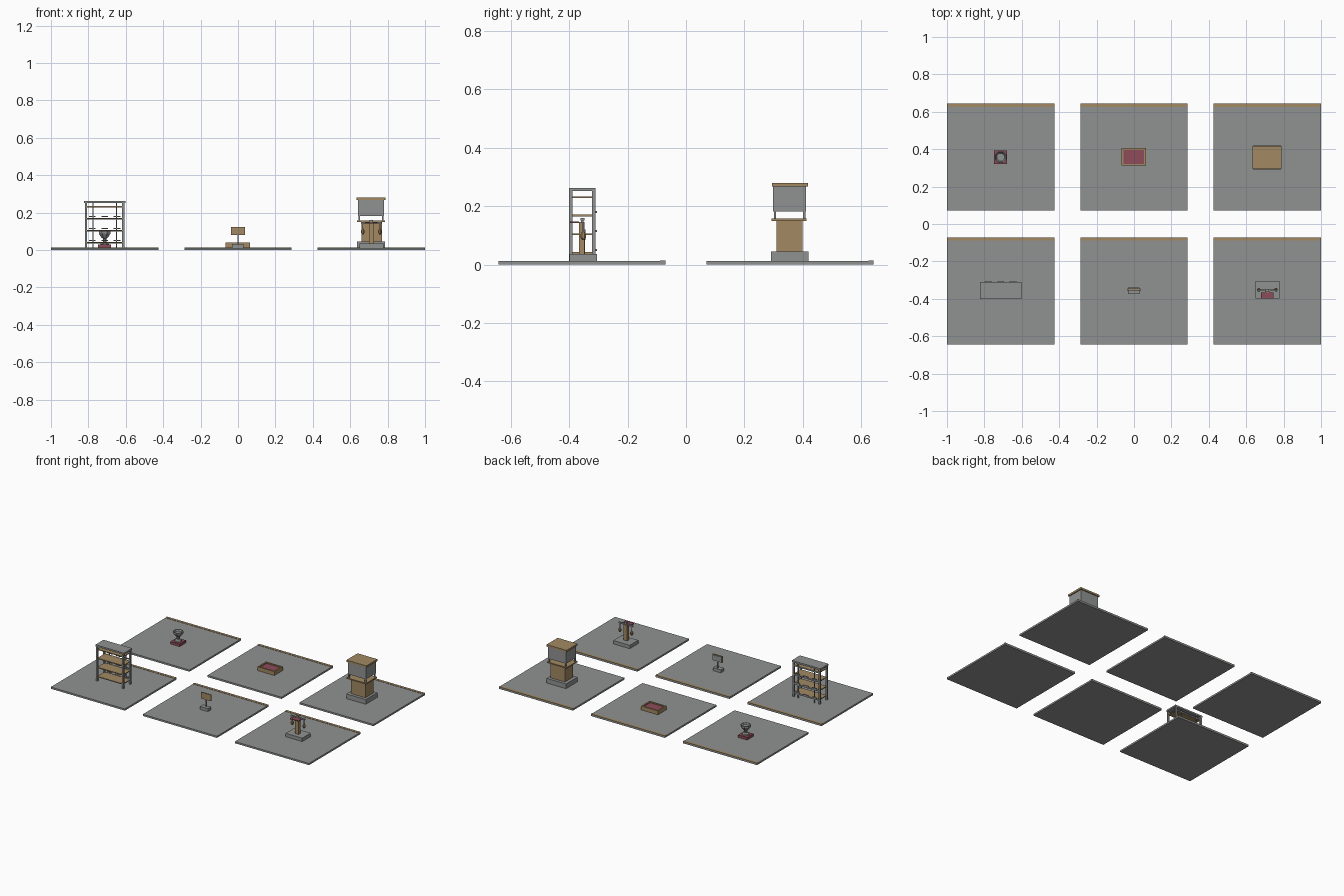
import bpy, bmesh, math

if "Cube" in bpy.data.objects:
    bpy.data.objects.remove(bpy.data.objects["Cube"])


def material(name, rgb):
    m = bpy.data.materials.new(name)
    m.diffuse_color = (*rgb, 1)
    m.use_nodes = True
    m.node_tree.nodes["Principled BSDF"].inputs["Base Color"].default_value = m.diffuse_color
    return m


GREY = material("stone grey", (0.28, 0.29, 0.285))
TAN = material("warm tan", (0.36, 0.25, 0.125))
RED = material("dull red", (0.27, 0.07, 0.10))


def finish(name, bm, mat):
    bmesh.ops.recalc_face_normals(bm, faces=bm.faces)
    mesh = bpy.data.meshes.new(name)
    bm.to_mesh(mesh)
    bm.free()
    mesh.materials.append(mat)
    ob = bpy.data.objects.new(name, mesh)
    bpy.context.collection.objects.link(ob)
    return ob


def box(name, x, y, z, mat):
    """Box from (min, max) pairs on each axis."""
    bm = bmesh.new()
    bmesh.ops.create_cube(bm, size=1)
    for v in bm.verts:
        v.co = [r[0] if c < 0 else r[1] for c, r in zip(v.co, (x, y, z))]
    return finish(name, bm, mat)


def cbox(name, cx, cy, w, d, z0, z1, mat):
    """Box centred on (cx, cy), from z0 to z1."""
    return box(name, (cx - w / 2, cx + w / 2), (cy - d / 2, cy + d / 2), (z0, z1), mat)


def lathe(name, cx, cy, profile, mat, sides=8):
    """Turned shape from (radius, height) points, capped at both ends."""
    bm = bmesh.new()
    rings = []
    for r, z in profile:
        rings.append([bm.verts.new((cx + r * math.cos((i + .5) * math.tau / sides),
                                    cy + r * math.sin((i + .5) * math.tau / sides), z))
                      for i in range(sides)])
    for a, b in zip(rings, rings[1:]):
        for i in range(sides):
            j = (i + 1) % sides
            bm.faces.new((a[i], a[j], b[j], b[i]))
    bm.faces.new(rings[0])
    bm.faces.new(rings[-1])
    return finish(name, bm, mat)


T = 0.012   # top of the ground tiles
COLS = (-0.713, 0.0, 0.713)
ROWS = (-0.357, 0.357)

# Ground tiles, each with a tan strip on the back edge
for cx in COLS:
    for cy in ROWS:
        cbox("ground_tile", cx, cy, 0.574, 0.572, 0, T, GREY)
        cbox("tile_back_strip", cx, cy + 0.277, 0.574, 0.018, T - 0.002, T + 0.002, TAN)

# Storage rack: posts, top slab, shelves
rx, ry = -0.713, -0.356
for sx in (-1, 1):
    for sy in (-1, 1):
        cbox("rack_post", rx + sx * 0.1, ry + sy * 0.039, 0.012, 0.012, T, 0.253, GREY)
    cbox("rack_back_rod", rx + sx * 0.063, -0.314, 0.005, 0.005, T, 0.253, GREY)
cbox("rack_top", rx, ry, 0.222, 0.09, 0.252, 0.263, GREY)
for z in (0.04, 0.104, 0.168, 0.231):
    cbox("rack_shelf", rx, ry, 0.2, 0.08, z - 0.003, z + 0.003, TAN)
    cbox("rack_back_rail", rx, -0.314, 0.2, 0.005, z - 0.005, z + 0.004, GREY)
for z in (0.05, 0.115, 0.18):
    for dx in (-0.066, 0, 0.066):
        cbox("rack_back_hook", rx + dx, -0.308, 0.036, 0.007, z - 0.003, z + 0.003, GREY)

# Small sign on a foot
cbox("sign_foot", -0.002, -0.357, 0.062, 0.036, T, 0.033, GREY)
cbox("sign_pole", 0, -0.35, 0.008, 0.008, 0.033, 0.09, GREY)
cbox("sign_board", 0, -0.351, 0.076, 0.008, 0.08, 0.124, TAN)
cbox("sign_backing", 0, -0.3455, 0.07, 0.003, 0.084, 0.12, GREY)

# Weighing post: foot, column, beam, red plate, two hanging pans
wx, wy = 0.713, -0.357
cbox("post_foot", wx, -0.352, 0.128, 0.094, T, 0.036, GREY)
cbox("post_column", wx, wy, 0.026, 0.02, 0.036, 0.146, TAN)
cbox("post_beam", wx, -0.355, 0.11, 0.008, 0.142, 0.151, GREY)
cbox("post_beam_knob", wx, -0.355, 0.018, 0.014, 0.151, 0.16, GREY)
cbox("post_red_plate", wx, -0.382, 0.068, 0.03, 0.142, 0.148, RED)
for sx in (-1, 1):
    cbox("pan_cord", wx + sx * 0.046, -0.352, 0.004, 0.004, 0.11, 0.143, GREY)
    lathe("hanging_pan", wx + sx * 0.046, -0.352,
          [(0.005, 0.084), (0.01, 0.092), (0.01, 0.104), (0.004, 0.114)], TAN)

# Goblet basin on a red plinth
gx, gy = -0.713, 0.357
cbox("basin_plinth", gx, gy, 0.07, 0.07, T, 0.03, RED)
lathe("basin", gx, gy, [(0.024, 0.03), (0.022, 0.037), (0.01, 0.043), (0.01, 0.06),
                        (0.02, 0.068), (0.034, 0.088), (0.034, 0.098), (0.029, 0.098),
                        (0.022, 0.088)], GREY)

# Shallow tray: flared walls, red filling
bx, by = -0.002, 0.359
for sx in (-1, 1):
    cbox("tray_side_wall", bx + sx * 0.06, by, 0.01, 0.094, T, 0.04, TAN)
    cbox("tray_long_wall", bx, by + sx * 0.042, 0.13, 0.01, T, 0.0395, TAN)
cbox("tray_filling", bx, by, 0.112, 0.076, T, 0.033, RED)

# Booth: plinth, cabin, counter, corner posts, upper box, roof
kx, ky = 0.711, 0.355
cbox("booth_plinth", kx, ky, 0.15, 0.128, T, 0.045, GREY)
cbox("booth_cabin", kx + 0.003, ky, 0.11, 0.088, 0.045, 0.151, TAN)
cbox("booth_counter", kx, ky - 0.002, 0.152, 0.12, 0.15, 0.158, TAN)
for sx in (-1, 1):
    for sy in (-1, 1):
        cbox("booth_corner_post", kx + sx * 0.064, ky + sy * 0.05, 0.008, 0.008,
             0.157, 0.185, GREY)
cbox("booth_upper_box", kx, ky, 0.14, 0.112, 0.182, 0.268, GREY)
cbox("booth_roof", kx, ky + 0.001, 0.154, 0.123, 0.267, 0.28, TAN)
